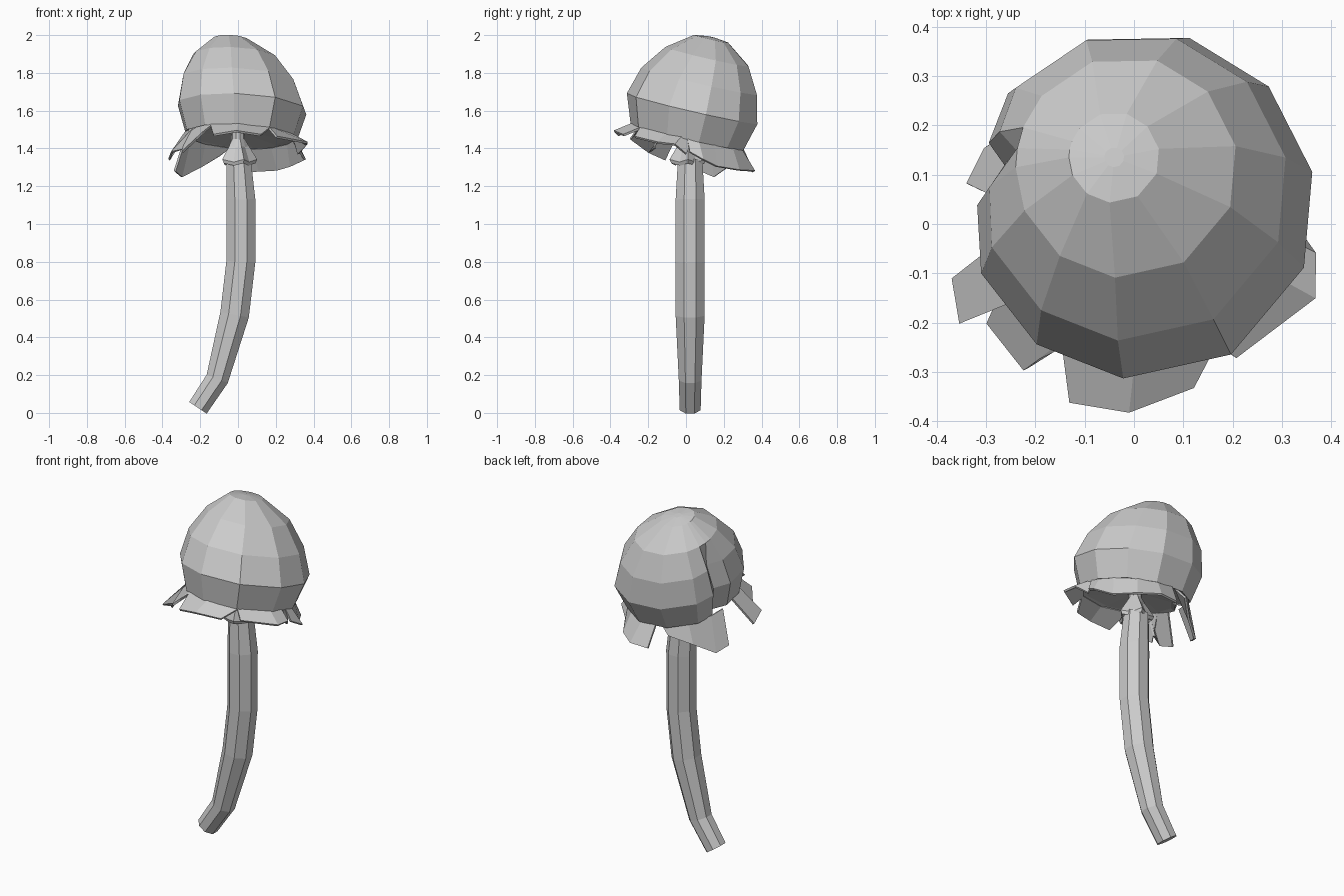
import bpy, bmesh
from math import sin, cos, atan2, radians, tau, pi
from mathutils import Vector

cube = bpy.data.objects.get("Cube")
if cube:
    bpy.data.objects.remove(cube)

grey = bpy.data.materials.new("plain_grey")
grey.use_nodes = True
tone = (0.6, 0.6, 0.6, 1)
grey.diffuse_color = tone
grey.node_tree.nodes["Principled BSDF"].inputs["Base Color"].default_value = tone


def make_object(name, bm):
    bmesh.ops.recalc_face_normals(bm, faces=bm.faces[:])
    mesh = bpy.data.meshes.new(name)
    bm.to_mesh(mesh)
    bm.free()
    mesh.materials.append(grey)
    obj = bpy.data.objects.new(name, mesh)
    bpy.context.scene.collection.objects.link(obj)
    return obj


def loft(name, rings):
    """Join rings of points with quads and close both ends."""
    bm = bmesh.new()
    loops = [[bm.verts.new(p) for p in ring] for ring in rings]
    n = len(loops[0])
    for a, b in zip(loops, loops[1:]):
        for i in range(n):
            j = (i + 1) % n
            bm.faces.new((a[i], a[j], b[j], b[i]))
    bm.faces.new(loops[0])
    bm.faces.new(loops[-1])
    return make_object(name, bm)


def cap_point(center, r, angle):
    """Point on a cap ring, which leans down to the back."""
    dx, dy = r * cos(angle), r * sin(angle)
    return Vector(center) + Vector((dx, dy, -0.23 * dy - 0.045 * dx))


# Cap: faceted tilted dome with a hollow underside
angles = [11, 43, 74, 108, 140, 159, 170, 180, 203, 233, 264, 301, 339]
cleft = {159: (0.02, 0, 0), 170: (0.07, 0.02, 0), 180: (0.02, 0, 0)}
cap_rings = [
    ((-0.04, 0.135, 1.99), 0.02),
    ((-0.04, 0.135, 1.98), 0.092),
    ((-0.015, 0.115, 1.885), 0.225),
    ((0.0, 0.075, 1.755), 0.313),
    ((0.015, 0.038, 1.61), 0.353),
    ((0.01, 0.01, 1.46), 0.305),
    ((0.0, 0.01, 1.47), 0.27),
    ((0.0, 0.015, 1.49), 0.04),
]
rings = []
for k, (c, r) in enumerate(cap_rings):
    ring = [cap_point(c, r, radians(a)) for a in angles]
    if 3 <= k <= 6:  # cleft running up the side
        for a, shift in cleft.items():
            ring[angles.index(a)] += Vector(shift)
    rings.append(ring)
loft("cap", rings)

# Ragged flaps hanging from the rim: base widening and tip points
flaps = {
    "front": (1.7, [(-0.13, -0.36, 1.47), (-0.01, -0.38, 1.49), (0.12, -0.33, 1.47)]),
    "front_left": (1.2, [(0.205, -0.27, 1.46), (0.365, -0.15, 1.43),
                         (0.365, -0.06, 1.42), (0.32, 0.0, 1.37)]),
    "back_left": (1.1, [(0.33, 0.02, 1.38), (0.355, 0.09, 1.34), (0.28, 0.16, 1.305),
                        (0.21, 0.28, 1.285), (0.11, 0.36, 1.28), (0.0, 0.355, 1.275)]),
    "back_right": (1.2, [(-0.10, 0.31, 1.36), (-0.20, 0.22, 1.30),
                         (-0.30, 0.15, 1.25), (-0.335, 0.08, 1.28)]),
    "right": (1.8, [(-0.365, -0.11, 1.34), (-0.35, -0.20, 1.38), (-0.28, -0.165, 1.40)]),
    "front_right": (1.8, [(-0.295, -0.20, 1.38), (-0.22, -0.295, 1.45),
                          (-0.19, -0.27, 1.48)]),
}
for side, (widen, tips) in flaps.items():
    bm = bmesh.new()
    middle = sum((Vector(t) for t in tips), Vector()) / len(tips)
    mid = atan2(middle.y, middle.x)
    outer, inner = [], []
    for x, y, z in tips:
        spread = (atan2(y, x) - mid + pi) % tau - pi
        base = cap_point((0.01, 0.01, 1.465), 0.288, mid + widen * spread)
        outer.append(bm.verts.new((x, y, z)))
        inner.append(bm.verts.new(base))
    for i in range(len(tips) - 1):
        bm.faces.new((inner[i], inner[i + 1], outer[i + 1], outer[i]))
    flap = make_object("rim_flap_" + side, bm)
    shell = flap.modifiers.new("thickness", "SOLIDIFY")
    shell.thickness = 0.012
    shell.offset = 0

# Stem: bent tube, each ring square to the path
path = [(-0.212, 0.027, 0.06), (-0.11, 0.18, 0.065), (-0.018, 0.52, 0.083),
        (0.015, 0.8, 0.083), (0.015, 1.13, 0.083), (0.003, 1.34, 0.07)]
rings = []
for k, (x, z, r) in enumerate(path):
    a, b = path[max(k - 1, 0)], path[min(k + 1, len(path) - 1)]
    along = Vector((b[0] - a[0], 0, b[1] - a[1])).normalized()
    across = Vector((along.z, 0, -along.x))
    center = Vector((x, 0.022, z))
    rings.append([center + r * (across * cos(t) + Vector((0, sin(t), 0)))
                  for t in [(i + 0.5) * tau / 8 for i in range(8)]])
loft("stem", rings)

# Neck and its flared, uneven collar
neck = [(0.035, 1.52, 0), (0.036, 1.45, 0), (0.052, 1.41, 0.006),
        (0.088, 1.335, 0.014), (0.08, 1.315, 0.012), (0.05, 1.33, 0)]
rings = []
for r, z, wave in neck:
    ring = []
    for i in range(10):
        t, s = i * tau / 10, wave * (-1) ** i
        ring.append((cos(t) * (r + s), 0.01 + sin(t) * (r + s), z + 0.5 * s))
    rings.append(ring)
loft("stem_collar", rings)
